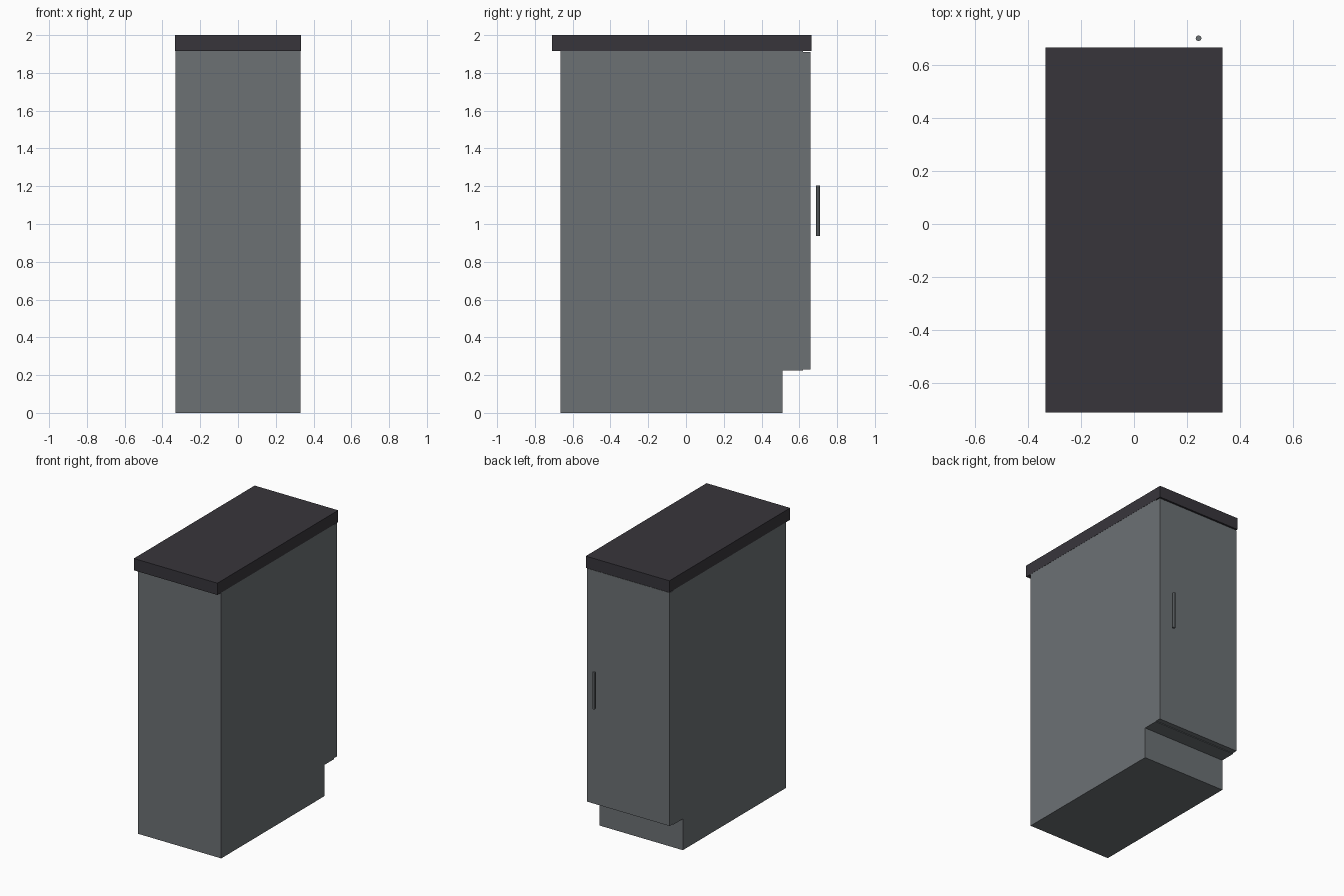
import bpy
import bmesh

default = bpy.data.objects.get("Cube")
if default:
    bpy.data.objects.remove(default, do_unlink=True)


def material(name, rgb):
    mat = bpy.data.materials.new(name)
    mat.use_nodes = True
    colour = (*rgb, 1)
    mat.diffuse_color = colour
    mat.node_tree.nodes["Principled BSDF"].inputs["Base Color"].default_value = colour
    return mat


def add_object(name, bm, mat):
    bmesh.ops.recalc_face_normals(bm, faces=bm.faces[:])
    mesh = bpy.data.meshes.new(name)
    bm.to_mesh(mesh)
    bm.free()
    mesh.materials.append(mat)
    obj = bpy.data.objects.new(name, mesh)
    bpy.context.collection.objects.link(obj)
    return obj


def extrude_profile(name, profile, half_width, mat):
    """Sweep a (y, z) side profile across the width."""
    bm = bmesh.new()
    face = bm.faces.new([bm.verts.new((-half_width, y, z)) for y, z in profile])
    swept = bmesh.ops.extrude_face_region(bm, geom=[face])["geom"]
    verts = [v for v in swept if isinstance(v, bmesh.types.BMVert)]
    bmesh.ops.translate(bm, verts=verts, vec=(2 * half_width, 0, 0))
    return add_object(name, bm, mat)


def panel(name, y0, y1, z0, z1, half_width, mat):
    return extrude_profile(name, [(y0, z0), (y1, z0), (y1, z1), (y0, z1)], half_width, mat)


grey = material("cabinet grey", (0.15, 0.165, 0.175))
charcoal = material("worktop charcoal", (0.039, 0.036, 0.044))

HALF_WIDTH = 0.332
BACK, FRONT, KICK = -0.665, 0.62, 0.51
KICK_TOP, BODY_TOP = 0.225, 1.915

# Cabinet body with recessed toe kick
extrude_profile("cabinet_body", [
    (BACK, 0), (KICK, 0), (KICK, KICK_TOP),
    (FRONT, KICK_TOP), (FRONT, BODY_TOP), (BACK, BODY_TOP),
], HALF_WIDTH, grey)

# Door, a hair smaller than the opening side
panel("door", FRONT, 0.658, 0.23, 1.91, HALF_WIDTH - 0.002, grey)

# Overhanging worktop
panel("worktop", -0.71, 0.665, BODY_TOP, 2.0, HALF_WIDTH + 0.001, charcoal)

# Slim upright bar handle
bm = bmesh.new()
bmesh.ops.create_cone(bm, cap_ends=True, segments=8,
                      radius1=0.011, radius2=0.011, depth=0.265)
handle = add_object("door_handle", bm, grey)
handle.location = (0.243, 0.699, 1.07)
